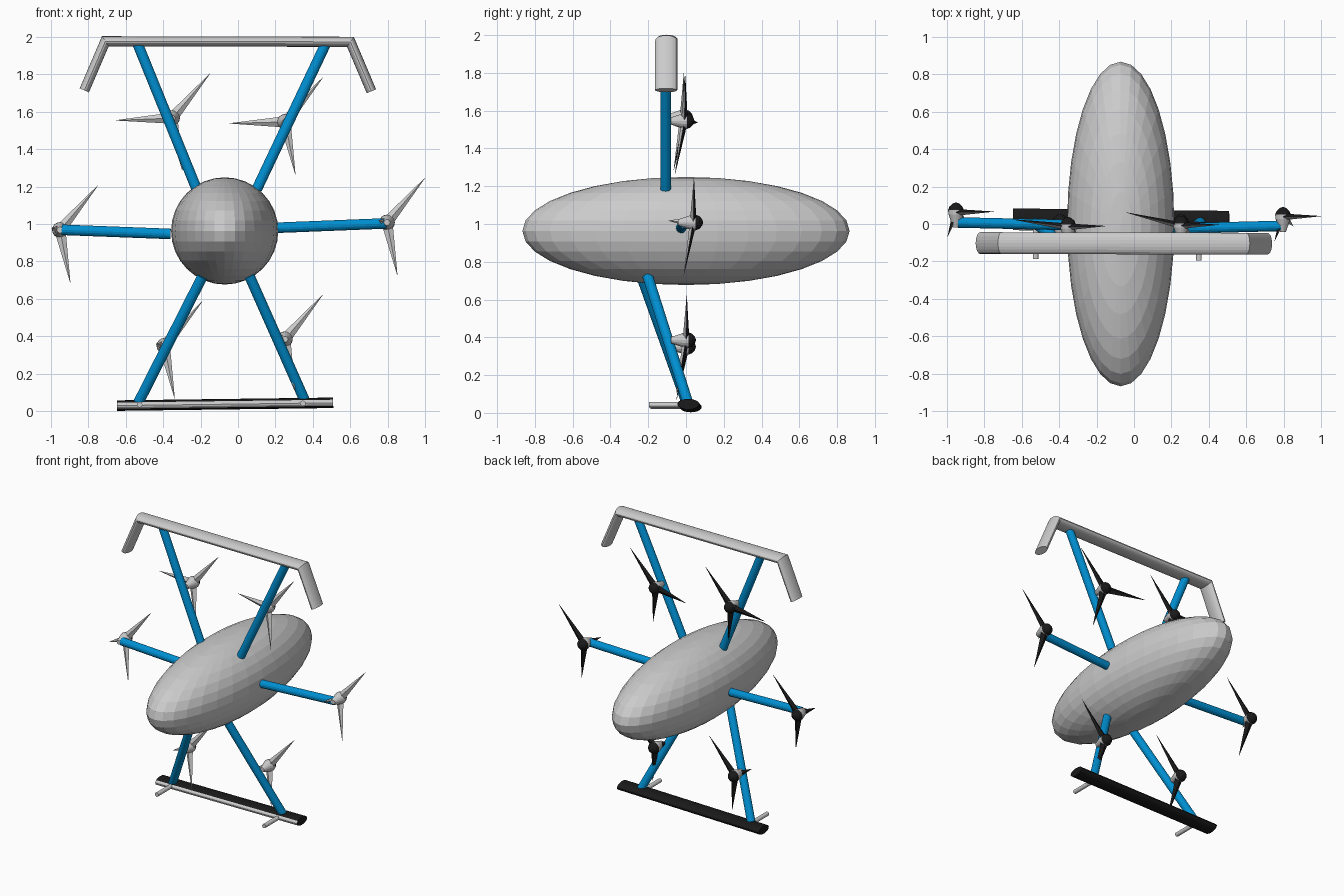
import bpy, bmesh, math
from mathutils import Vector

if "Cube" in bpy.data.objects:
    bpy.data.objects.remove(bpy.data.objects["Cube"])


def material(name, rgb):
    m = bpy.data.materials.new(name)
    m.diffuse_color = (*rgb, 1)
    m.use_nodes = True
    m.node_tree.nodes["Principled BSDF"].inputs["Base Color"].default_value = m.diffuse_color
    return m


BLUE = material("blue", (0.0, 0.28, 0.65))
BLACK = material("black", (0.01, 0.01, 0.01))
GREY = material("grey", (0.6, 0.6, 0.6))


def to_object(bm, name, mats=(), back_limit=None):
    """Make an object; faces turned to the back past the limit get the second material."""
    bmesh.ops.recalc_face_normals(bm, faces=bm.faces[:])
    bm.normal_update()
    if back_limit is not None:
        for f in bm.faces:
            if f.normal.y > back_limit:
                f.material_index = 1
    mesh = bpy.data.meshes.new(name)
    bm.to_mesh(mesh)
    bm.free()
    for m in mats:
        mesh.materials.append(m)
    obj = bpy.data.objects.new(name, mesh)
    bpy.context.collection.objects.link(obj)
    return obj


def add_rings(bm, rings):
    """Skin a list of vertex rings and cap both ends."""
    rings = [[bm.verts.new(p) for p in ring] for ring in rings]
    n = len(rings[0])
    for a, b in zip(rings, rings[1:]):
        for i in range(n):
            j = (i + 1) % n
            bm.faces.new((a[i], a[j], b[j], b[i]))
    bm.faces.new(rings[0])
    bm.faces.new(rings[-1])


def add_tube(bm, a, b, r1, r2, sides, flat=1.0):
    """Straight tube from a to b; flat squashes the section along y."""
    a, b = Vector(a), Vector(b)
    d = (b - a).normalized()
    side = d.cross(Vector((0, 1, 0)))
    if side.length < 0.1:
        side = Vector((1, 0, 0))
    side.normalize()
    other = side.cross(d)
    angles = [2 * math.pi * i / sides for i in range(sides)]
    add_rings(bm, [[c + (side * math.cos(t) + other * math.sin(t) * flat) * r
                    for t in angles] for c, r in ((a, r1), (b, r2))])


def flat_bar(name, path, half_y, half_t, mats=(), limit=None, sides=20):
    """Elliptical bar swept along an x-z path with mitred corners."""
    pts = [Vector(p) for p in path]
    rings = []
    for i, p in enumerate(pts):
        d1 = (pts[max(i, 1)] - pts[max(i, 1) - 1]).normalized()
        k = min(i, len(pts) - 2)
        d2 = (pts[k + 1] - pts[k]).normalized()
        d = (d1 + d2).normalized()
        n = Vector((-d.z, 0, d.x)) / d.dot(d1)
        rings.append([p + Vector((0, half_y * math.cos(t), 0)) + n * half_t * math.sin(t)
                      for t in (2 * math.pi * j / sides for j in range(sides))])
    bm = bmesh.new()
    add_rings(bm, rings)
    return to_object(bm, name, mats, limit)


# Body
bm = bmesh.new()
bmesh.ops.create_uvsphere(bm, u_segments=32, v_segments=16, radius=1)
bmesh.ops.scale(bm, vec=(0.286, 0.866, 0.286), verts=bm.verts)
bmesh.ops.translate(bm, vec=(-0.071, 0, 0.963), verts=bm.verts)
to_object(bm, "body")

# Arms: body end, outer end
arms = {
    "upper_left_arm": ((-0.22, -0.108, 1.185), (-0.535, -0.108, 1.96)),
    "upper_right_arm": ((0.10, -0.108, 1.185), (0.465, -0.108, 1.955)),
    "left_arm": ((-0.36, -0.005, 0.947), (-0.94, 0.008, 0.969)),
    "right_arm": ((0.21, -0.025, 0.98), (0.79, -0.01, 1.003)),
    "lower_left_arm": ((-0.19, -0.235, 0.72), (-0.53, 0.005, 0.05)),
    "lower_right_arm": ((0.06, -0.203, 0.725), (0.355, 0.008, 0.06)),
}
for name, (a, b) in arms.items():
    bm = bmesh.new()
    add_tube(bm, a, b, 0.028, 0.028, 16)
    to_object(bm, name, [BLUE])

# Top bar with drooping ends, and bottom bar
flat_bar("top_bar", [(-0.82, -0.102, 1.713), (-0.708, -0.102, 1.975),
                     (0.60, -0.105, 1.972), (0.712, -0.105, 1.708)], 0.058, 0.027)
flat_bar("bottom_bar", [(-0.645, 0.025, 0.031), (0.508, 0.012, 0.046)],
         0.058, 0.028, [GREY, BLACK], -0.5)

# Pegs on the bottom bar
for name, x, y, z in (("left_peg", -0.525, -0.187, 0.036), ("right_peg", 0.346, -0.195, 0.043)):
    bm = bmesh.new()
    add_tube(bm, (x, y, z), (x, 0.01, z), 0.015, 0.015, 12)
    to_object(bm, name)

# Propellers: hub position and the third blade's direction
short = (-0.045, -0.13, 0.01)
propellers = {
    "upper_left": ((-0.352, -0.015, 1.565), (-0.3, 0.04, -0.012)),
    "upper_right": ((0.251, -0.008, 1.545), (-0.295, 0.07, -0.008)),
    "left": ((-0.95, 0.062, 0.968), short),
    "right": ((0.795, 0.038, 1.008), short),
    "lower_left": ((-0.393, 0.0, 0.35), short),
    "lower_right": ((0.25, 0.0, 0.385), short),
}
hub_profile = [(-0.08, 0.016), (-0.01, 0.04), (0.012, 0.042), (0.032, 0.034),
               (0.047, 0.018), (0.052, 0.004)]
for name, (pos, third) in propellers.items():
    c = Vector(pos)
    bm = bmesh.new()
    add_rings(bm, [[c + Vector((r * math.cos(t), y, r * math.sin(t)))
                    for t in (2 * math.pi * i / 16 for i in range(16))] for y, r in hub_profile])
    to_object(bm, name + "_hub", [GREY, BLACK], 0.2)
    bm = bmesh.new()
    for tip in ((0.202, 0.004, 0.237), (0.055, -0.05, -0.28), third):
        add_tube(bm, c, c + Vector(tip), 0.03, 0.001, 4, 0.6)
    to_object(bm, name + "_blades", [GREY, BLACK], 0.0)
